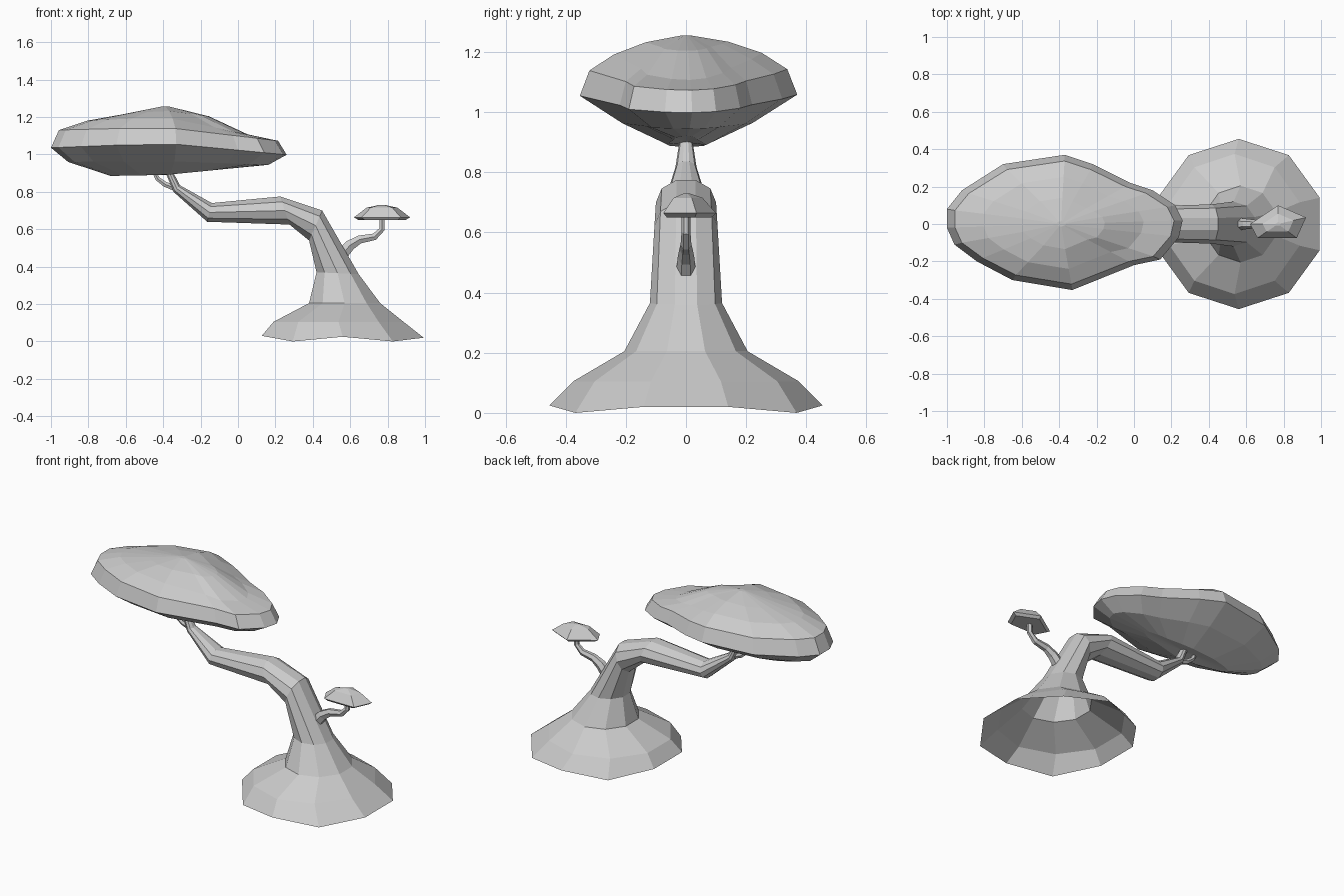
import bpy, bmesh, math
from mathutils import Vector

if "Cube" in bpy.data.objects:
    bpy.data.objects.remove(bpy.data.objects["Cube"])


def loft(name, rings, cap_start=False, cap_end=False):
    """Skin a list of equal-length point rings with flat quads."""
    bm = bmesh.new()
    loops = [[bm.verts.new(p) for p in r] for r in rings]
    n = len(loops[0])
    for a, b in zip(loops, loops[1:]):
        for i in range(n):
            j = (i + 1) % n
            bm.faces.new((a[i], a[j], b[j], b[i]))
    for loop, cap in ((loops[0], cap_start), (loops[-1], cap_end)):
        if cap:
            c = bm.verts.new(sum((v.co for v in loop), Vector()) / n)
            for i in range(n):
                bm.faces.new((loop[i], loop[(i + 1) % n], c))
    bmesh.ops.recalc_face_normals(bm, faces=bm.faces)
    me = bpy.data.meshes.new(name)
    bm.to_mesh(me)
    bm.free()
    ob = bpy.data.objects.new(name, me)
    bpy.context.collection.objects.link(ob)
    return ob


def span_ring(ax, az, bx, bz, w, n=10):
    """Ring whose ends in the side plane are a and b, half width w in y."""
    a, b = Vector((ax, 0, az)), Vector((bx, 0, bz))
    mid, half = (a + b) / 2, (b - a) / 2 / math.cos(math.pi / n)
    return [mid + half * math.cos(t) + Vector((0, w * math.sin(t), 0))
            for t in (math.pi * (2 * i + 1) / n for i in range(n))]


def twig(name, path, n=6):
    """Thin tapering branch in the xz plane; path = (x, z, radius)."""
    pts = [Vector((x, 0, z)) for x, z, r in path]
    rings = []
    for i, (x, z, r) in enumerate(path):
        d = (pts[min(i + 1, len(pts) - 1)] - pts[max(i - 1, 0)]).normalized()
        s = Vector((d.z, 0, -d.x)) * r
        rings.append(span_ring(x - s.x, z - s.z, x + s.x, z - -s.z, r, n))
    return loft(name, rings, True, True)


# Trunk: flared open root skirt bending into the long left limb
spans = [(0.127, 0.03, 0.993, 0.02, 0.455), (0.19, 0.105, 0.885, 0.105, 0.375),
         (0.38, 0.205, 0.76, 0.205, 0.205), (0.42, 0.37, 0.645, 0.36, 0.12),
         (0.38, 0.54, 0.45, 0.70, 0.105), (0.275, 0.625, 0.225, 0.775, 0.10),
         (-0.165, 0.64, -0.14, 0.74, 0.075), (-0.345, 0.80, -0.31, 0.835, 0.035),
         (-0.39, 0.91, -0.355, 0.92, 0.02), (-0.41, 0.97, -0.38, 0.97, 0.015)]
rings = [span_ring(*s) for s in spans]
for i in (1, 3, 6, 8):
    rings[0][i].z = 0.0  # scalloped lower rim
loft("trunk", rings, False, True)

# Side branches
twig("canopy_twig", [(-0.31, 0.81, 0.016), (-0.39, 0.84, 0.014),
                     (-0.43, 0.87, 0.012), (-0.46, 0.93, 0.01)])
twig("side_branch", [(0.54, 0.45, 0.035), (0.60, 0.515, 0.028), (0.65, 0.545, 0.022),
                     (0.73, 0.56, 0.018), (0.77, 0.60, 0.015), (0.77, 0.68, 0.014)])

# Large canopy: irregular outline scaled into rings
outline = [(-1, .08), (-.92, .18), (-.70, .32), (-.37, .37), (-.22, .32), (-.02, .22),
           (.10, .18), (.22, .10), (.26, .02), (.24, -.07), (.14, -.19), (0, -.22),
           (-.33, -.353), (-.65, -.30), (-.84, -.20), (-.96, -.11), (-1, -.02)]
CX = -0.39


def canopy_ring(sx, sy, zs):
    """Scale outline about the crown; z runs left, middle, right."""
    out = []
    for x, y in outline:
        t = (x - CX) / 0.63
        z = zs[1] + (zs[2] - zs[1] if t > 0 else zs[0] - zs[1]) * abs(t)
        out.append(Vector((CX + (x - CX) * sx, y * sy, z)))
    return out


loft("large_canopy", [canopy_ring(0.48, 0.18, (0.885, 0.89, 0.92)),
                      canopy_ring(0.85, 0.60, (0.96, 0.965, 0.945)),
                      canopy_ring(1.0, 1.0, (1.035, 1.06, 1.0)),
                      canopy_ring(0.93, 0.91, (1.13, 1.145, 1.075)),
                      canopy_ring(0.68, 0.68, (1.18, 1.20, 1.11)),
                      canopy_ring(0.36, 0.38, (1.215, 1.235, 1.205)),
                      canopy_ring(0.04, 0.04, (1.255, 1.255, 1.255))], True, True)

# Small canopy: five-sided cap
penta = [(0.62, 0.0), (0.77, 0.10), (0.92, 0.035), (0.87, -0.075), (0.66, -0.075)]
loft("small_canopy", [[Vector((0.77 + (x - 0.77) * s, y * s, z)) for x, y in penta]
                      for s, z in ((0.85, 0.65), (1.0, 0.664), (0.55, 0.715), (0.1, 0.73))],
     True, True)
